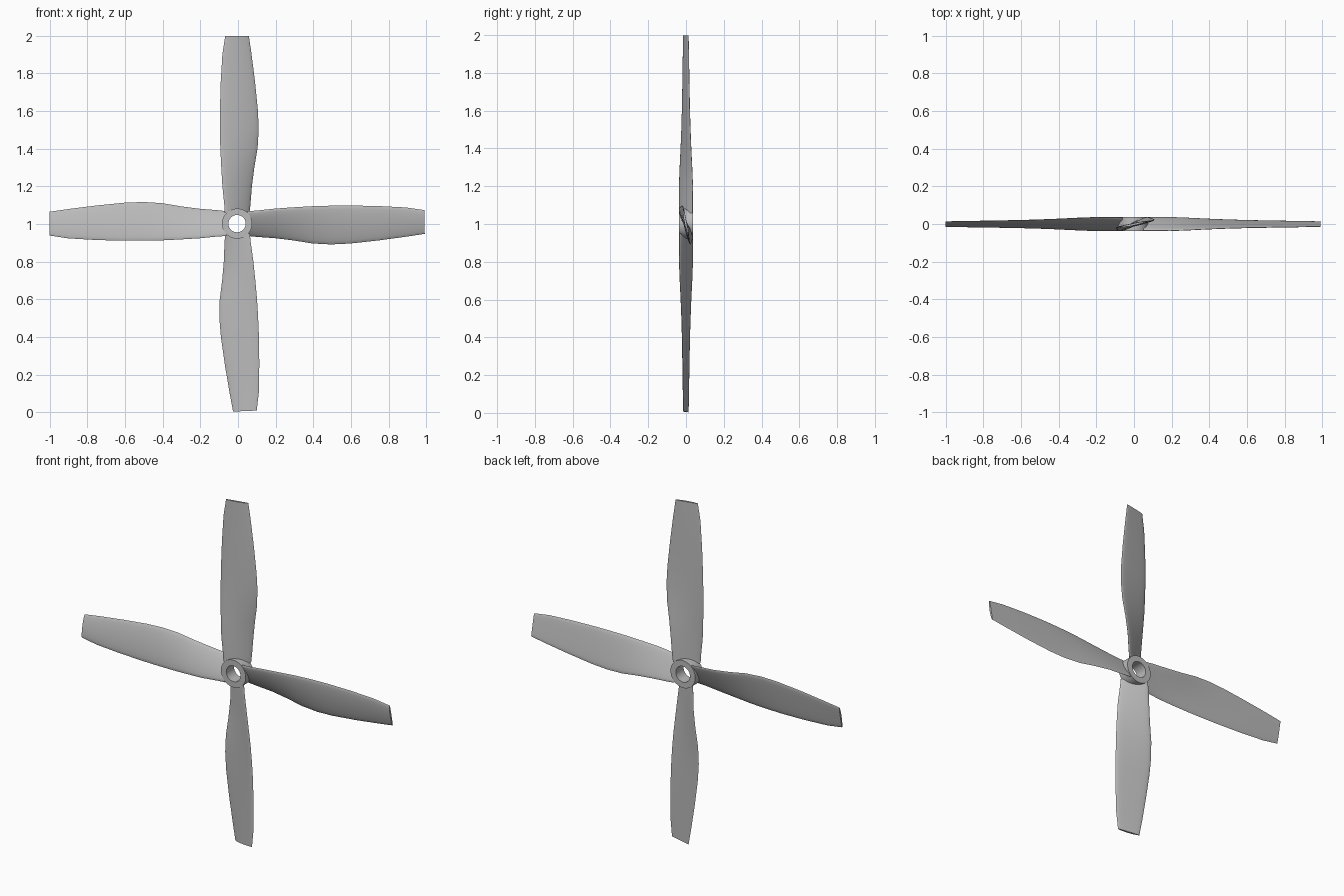
import bpy, bmesh, math
from mathutils import Matrix, Vector

cube = bpy.data.objects.get("Cube")
if cube:
    bpy.data.objects.remove(cube)

grey = bpy.data.materials.new("plain_grey")
grey.use_nodes = True
colour = (0.5, 0.5, 0.5, 1)
grey.diffuse_color = colour
grey.node_tree.nodes["Principled BSDF"].inputs["Base Color"].default_value = colour

CENTRE = Vector((-0.005, 0, 1.002))

# Blade stations: radius, front edge x, back edge x, half pitch depth, thickness
STATIONS = [
    (0.056, -0.066, 0.066, 0.034, 0.022),
    (0.10, -0.068, 0.071, 0.035, 0.022),
    (0.20, -0.078, 0.079, 0.036, 0.020),
    (0.30, -0.084, 0.092, 0.032, 0.019),
    (0.40, -0.089, 0.109, 0.027, 0.018),
    (0.50, -0.091, 0.115, 0.023, 0.017),
    (0.60, -0.091, 0.111, 0.020, 0.016),
    (0.75, -0.087, 0.096, 0.017, 0.015),
    (0.90, -0.078, 0.077, 0.015, 0.013),
    (0.997, -0.063, 0.063, 0.013, 0.012),
]
CHORD_STEPS = 10


def finish(name, bm):
    bmesh.ops.recalc_face_normals(bm, faces=bm.faces)
    mesh = bpy.data.meshes.new(name)
    bm.to_mesh(mesh)
    bm.free()
    mesh.materials.append(grey)
    obj = bpy.data.objects.new(name, mesh)
    bpy.context.collection.objects.link(obj)
    bpy.ops.object.select_all(action='DESELECT')
    obj.select_set(True)
    bpy.context.view_layer.objects.active = obj
    bpy.ops.object.shade_smooth_by_angle(angle=math.radians(40))
    return obj


def bridge(bm, a, b):
    n = len(a)
    for i in range(n):
        j = (i + 1) % n
        bm.faces.new((a[i], a[j], b[j], b[i]))


def section(radius, left, right, depth, thick):
    """Closed, gently cambered lens section of a pitched blade."""
    front, back = [], []
    for i in range(CHORD_STEPS + 1):
        t = (1 - math.cos(math.pi * i / CHORD_STEPS)) / 2
        bulge = math.sqrt(t * (1 - t)) * 2
        x = left + (right - left) * t
        y = depth * (2 * t - 1) - 0.003 * bulge ** 2
        front.append(Vector((x, y - thick / 2 * bulge, radius)))
        back.append(Vector((x, y + thick / 2 * bulge, radius)))
    return front + back[-2:0:-1]


def make_blade(name, degrees):
    turn = Matrix.Translation(CENTRE) @ Matrix.Rotation(math.radians(degrees), 4, 'Y')
    bm = bmesh.new()
    rings = [[bm.verts.new(turn @ p) for p in section(*s)] for s in STATIONS]
    for a, b in zip(rings, rings[1:]):
        bridge(bm, a, b)
    bm.faces.new(rings[0])
    bm.faces.new(rings[-1])
    return finish(name, bm)


# Four blades, each with its own slight set
make_blade("top_blade", 0)
make_blade("left_blade", 89.5)
make_blade("bottom_blade", 177.6)
make_blade("right_blade", 270)

# Hub: turned ring with an open bore
bm = bmesh.new()
profile = [(0.046, -0.036), (0.080, -0.036), (0.080, 0.036), (0.046, 0.036)]
rings = []
for r, y in profile:
    rings.append([bm.verts.new(CENTRE + Vector((r * math.cos(a), y, r * math.sin(a))))
                  for a in (2 * math.pi * i / 40 for i in range(40))])
for k in range(4):
    bridge(bm, rings[k], rings[(k + 1) % 4])
finish("hub_ring", bm)
